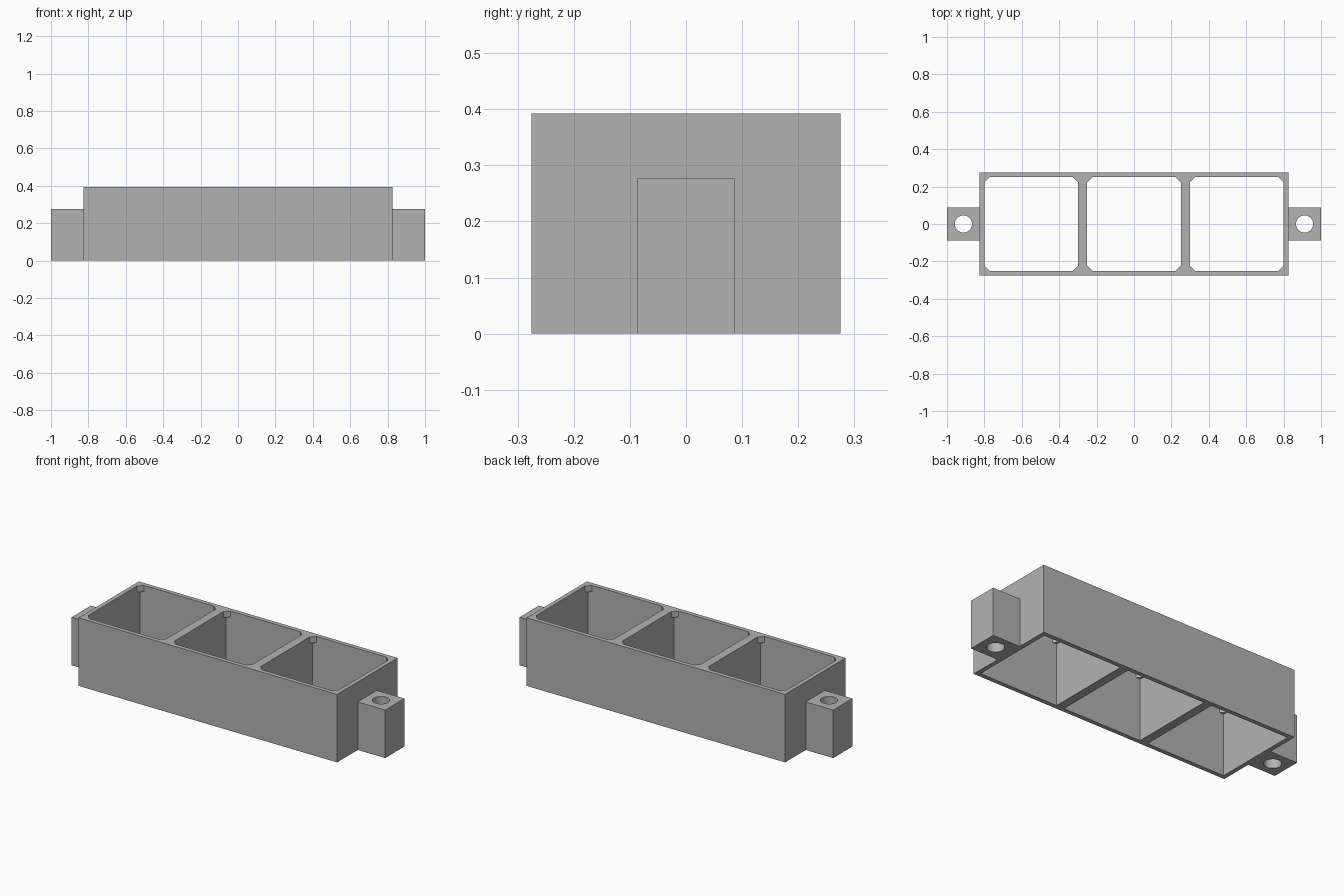
import bpy
import bmesh
import math

if "Cube" in bpy.data.objects:
    bpy.data.objects.remove(bpy.data.objects["Cube"], do_unlink=True)

HEIGHT, HALF_X, HALF_Y = 0.392, 0.825, 0.275
CELL, PITCH = 0.25, 0.55          # half opening, spacing of openings
LUG_HEIGHT, LUG_HALF_Y = 0.277, 0.087
HOLE_X, HOLE_R = 0.912, 0.046
GUSSET, GUSSET_DEPTH = 0.027, 0.035

grey = bpy.data.materials.new("grey plastic")
grey.use_nodes = True
COLOUR = (0.45, 0.45, 0.45, 1)
grey.diffuse_color = COLOUR
grey.node_tree.nodes["Principled BSDF"].inputs["Base Color"].default_value = COLOUR


def prism(name, outline, z0, z1):
    """Extrude a flat outline between two heights."""
    bm = bmesh.new()
    face = bm.faces.new([bm.verts.new((x, y, z0)) for x, y in outline])
    top = bmesh.ops.extrude_face_region(bm, geom=[face])["geom"]
    verts = [v for v in top if isinstance(v, bmesh.types.BMVert)]
    bmesh.ops.translate(bm, verts=verts, vec=(0, 0, z1 - z0))
    bmesh.ops.recalc_face_normals(bm, faces=bm.faces)
    mesh = bpy.data.meshes.new(name)
    bm.to_mesh(mesh)
    bm.free()
    mesh.materials.append(grey)
    obj = bpy.data.objects.new(name, mesh)
    bpy.context.collection.objects.link(obj)
    return obj


def box(name, x0, x1, half_y, z0, z1):
    return prism(name, [(x0, -half_y), (x1, -half_y), (x1, half_y), (x0, half_y)], z0, z1)


def cut(target, cutter):
    """Subtract the cutter, then discard it."""
    mod = target.modifiers.new("cut", "BOOLEAN")
    mod.operation = "DIFFERENCE"
    mod.solver = "EXACT"
    mod.object = cutter
    bpy.context.view_layer.objects.active = target
    bpy.ops.object.modifier_apply(modifier=mod.name)
    bpy.data.objects.remove(cutter, do_unlink=True)


# Frame with three open cells
frame = box("frame", -HALF_X, HALF_X, HALF_Y, 0, HEIGHT)
for i in (-1, 0, 1):
    cx = i * PITCH
    cut(frame, box("cell_cutter", cx - CELL, cx + CELL, CELL, -0.1, HEIGHT + 0.1))

    # Small triangular gussets flush with the rim in each cell corner
    for sx in (-1, 1):
        for sy in (-1, 1):
            x, y = cx + sx * CELL, sy * CELL
            prism("corner_gusset",
                  [(x, y), (x - sx * GUSSET, y), (x, y - sy * GUSSET)],
                  HEIGHT - GUSSET_DEPTH, HEIGHT)

# Mounting lugs with vertical screw holes
for side, name in ((1, "left_lug"), (-1, "right_lug")):
    lug = box(name, *sorted((side * HALF_X, side * 1.0)), LUG_HALF_Y, 0, LUG_HEIGHT)
    steps = 32
    ring = [(side * HOLE_X + HOLE_R * math.cos(math.tau * k / steps),
             HOLE_R * math.sin(math.tau * k / steps)) for k in range(steps)]
    cut(lug, prism("hole_cutter", ring, -0.1, LUG_HEIGHT + 0.1))
    bpy.ops.object.select_all(action="DESELECT")
    lug.select_set(True)
    bpy.context.view_layer.objects.active = lug
    bpy.ops.object.shade_smooth_by_angle(angle=math.radians(30))
